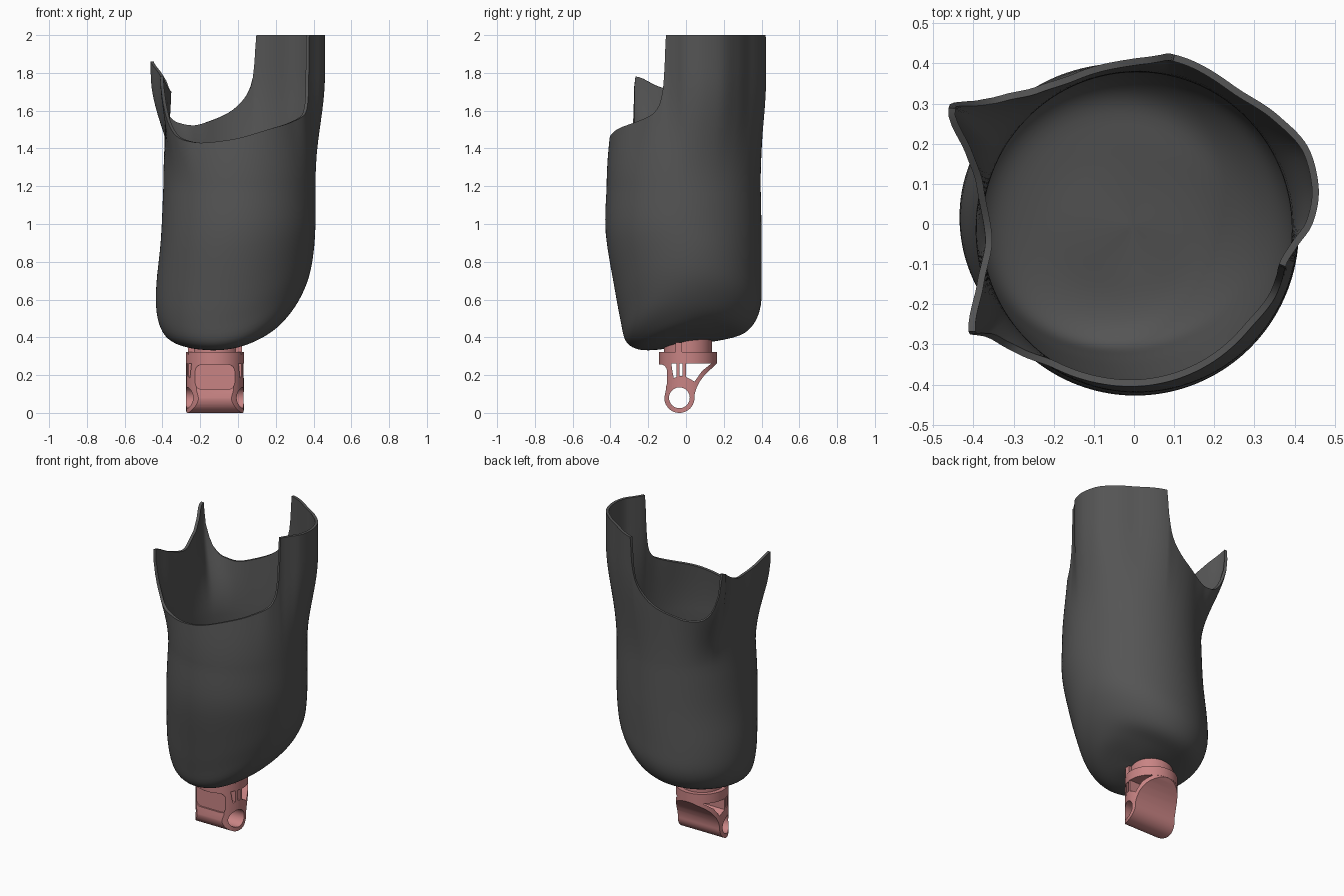
import bpy, bmesh
from math import sin, cos, pi, radians, ceil
from mathutils import Vector

if "Cube" in bpy.data.objects:
    bpy.data.objects.remove(bpy.data.objects["Cube"])


def material(name, color):
    m = bpy.data.materials.new(name)
    m.diffuse_color = (*color, 1)
    m.use_nodes = True
    m.node_tree.nodes["Principled BSDF"].inputs["Base Color"].default_value = m.diffuse_color
    return m


DARK = material("dark_shell", (0.09, 0.09, 0.09))
ROSE = material("rose", (0.58, 0.23, 0.23))


def make(name, bm, mat=None):
    me = bpy.data.meshes.new(name)
    bm.to_mesh(me)
    bm.free()
    ob = bpy.data.objects.new(name, me)
    bpy.context.collection.objects.link(ob)
    if mat:
        me.materials.append(mat)
    return ob


def finish(ob, angle=35):
    bpy.ops.object.select_all(action='DESELECT')
    bpy.context.view_layer.objects.active = ob
    ob.select_set(True)
    bpy.ops.object.convert(target='MESH')
    bpy.ops.object.shade_smooth_by_angle(angle=radians(angle))


# ---------- socket: four side profiles (radius, z) from the lowest point up to z = 1.2
RIGHT = [(0, .378), (.1, .41), (.2, .455), (.27, .52), (.33, .61), (.375, .72), (.40, .85), (.41, 1.0), (.41, 1.2)]
BACK = [(0, .378), (.1, .395), (.2, .415), (.3, .437), (.36, .49), (.395, .58), (.40, .72), (.40, .95), (.395, 1.2)]
LEFT = [(0, .378), (.12, .365), (.24, .355), (.34, .375), (.40, .43), (.43, .53), (.432, .68), (.408, .92), (.395, 1.2)]
FRONT = [(0, .378), (.1, .36), (.2, .347), (.27, .358), (.32, .40), (.345, .50), (.375, .65), (.425, .95), (.42, 1.2)]

# brim: angle, flared radius, rim height
RIM = [(0, .445, 2), (12, .47, 2), (22, .475, 2), (37, .45, 2), (54, .425, 2), (76.5, .434, 2),
       (78, .434, 1.85), (81, .428, 1.73), (86, .42, 1.66), (97, .412, 1.59), (112, .41, 1.545),
       (126, .445, 1.52), (136, .51, 1.535), (142, .54, 1.59), (146, .548, 1.72), (148, .545, 1.86),
       (157, .457, 1.80), (166, .405, 1.75), (185, .37, 1.70), (201, .42, 1.73), (213, .492, 1.78),
       (215, .50, 1.63), (217, .505, 1.54), (221, .505, 1.48), (228, .48, 1.445), (241, .405, 1.43),
       (263, .382, 1.445), (296, .375, 1.505), (317, .37, 1.54), (333, .388, 1.58), (339, .39, 1.63),
       (342, .392, 1.72), (343.3, .392, 1.85), (344.3, .392, 2), (352, .41, 2)]
N = len(RIM)


def around(vals, a):
    r, b, l, f = vals
    mean = (r + b + l + f) / 4
    return mean + (r - l) / 2 * cos(a) + (b - f) / 2 * sin(a) + (r + l - b - f) / 4 * cos(2 * a)


def hermite(p0, p1, m0, m1, t):
    return ((2*t**3 - 3*t*t + 1) * p0 + (t**3 - 2*t*t + t) * m0
            + (3*t*t - 2*t**3) * p1 + (t**3 - t*t) * m1)


def slope(i, k):
    # monotone slope, so the brim corners stay crisp without overshoot
    a, b, c = RIM[(i - 1) % N], RIM[i % N], RIM[(i + 1) % N]
    d0 = (b[k] - a[k]) / ((b[0] - a[0]) % 360)
    d1 = (c[k] - b[k]) / ((c[0] - b[0]) % 360)
    return 0 if d0 * d1 <= 0 else 2 * d0 * d1 / (d0 + d1)


columns = []
for i in range(N):
    p, q = RIM[i], RIM[(i + 1) % N]
    da = (q[0] - p[0]) % 360
    n = max(2, ceil(da / 2))
    for s in range(n):
        t = s / n
        rr, hh = (hermite(p[k], q[k], slope(i, k) * da, slope(i + 1, k) * da, t) for k in (1, 2))
        a = radians(p[0] + da * t)
        keys = [Vector((around([c[0] for c in ks], a), around([c[1] for c in ks], a)))
                for ks in zip(RIGHT, BACK, LEFT, FRONT)]
        pts = []
        for j in range(len(keys) - 1):
            k0, k1, k2 = keys[max(j - 1, 0)], keys[j], keys[j + 1]
            k3 = keys[min(j + 2, len(keys) - 1)]
            pts += [hermite(k1, k2, (k2 - k0) / 2, (k3 - k1) / 2, u / 4) for u in range(4)]
        base = keys[-1].x
        for j in range(15):
            z = 1.2 + (hh - 1.2) * j / 14
            flare = sin(pi / 2 * min(1, (z - 1.2) / .6)) ** 2
            pts.append(Vector((base + (rr - base) * flare, z)))
        columns.append([(r * cos(a), r * sin(a), z) for r, z in pts])

bm = bmesh.new()
pole = bm.verts.new(columns[0][0])
grid = [[bm.verts.new(c) for c in col[1:]] for col in columns]
for i, col in enumerate(grid):
    nxt = grid[(i + 1) % len(grid)]
    bm.faces.new((pole, nxt[0], col[0]))
    for j in range(len(col) - 1):
        bm.faces.new((col[j], nxt[j], nxt[j + 1], col[j + 1]))
socket = make("socket_shell", bm, DARK)
sol = socket.modifiers.new("wall", 'SOLIDIFY')
sol.thickness = .017
sol.offset = -1
finish(socket, 45)

# ---------- connector under the socket
CX, CY = -.122, .01


def prism(name, yz, x0, x1, mat=None):
    bm = bmesh.new()
    f = bm.faces.new([bm.verts.new((x0, y, z)) for y, z in yz])
    ext = bmesh.ops.extrude_face_region(bm, geom=[f])
    bmesh.ops.translate(bm, vec=(x1 - x0, 0, 0), verts=[v for v in ext['geom'] if isinstance(v, bmesh.types.BMVert)])
    bmesh.ops.recalc_face_normals(bm, faces=bm.faces)
    return make(name, bm, mat)


def cylinder(name, r, z0, z1, mat=None):
    bm = bmesh.new()
    bmesh.ops.create_cone(bm, cap_ends=True, segments=64, radius1=r, radius2=r, depth=z1 - z0)
    bmesh.ops.translate(bm, vec=(CX, CY, (z0 + z1) / 2), verts=bm.verts)
    return make(name, bm, mat)


def arc(cy, cz, r, a0, a1, n):
    return [(cy + r * cos(radians(a0 + (a1 - a0) * k / n)), cz + r * sin(radians(a0 + (a1 - a0) * k / n)))
            for k in range(n + 1)]


# fork: side profile trimmed to a round plan, pierced by the pin hole and windows
side = [(.165, .29), (.165, .265), (.145, .243), (.12, .222), (.095, .196), (.072, .165), (.055, .13), (.046, .10)]
side += arc(-.035, .08, .08, 0, -180, 28)
side += [(-.107, .12), (-.105, .16), (-.106, .20), (-.114, .225), (-.13, .245), (-.145, .258), (-.145, .29)]
fork = prism("pin_fork", side, -.32, .08, ROSE)
cutters = [(cylinder("plan_trim", .1525, -.1, .5), 'INTERSECT')]
holes = [arc(-.035, .08, .055, 0, 352.5, 47),
         [(.0, .262), (.135, .262), (.085, .222), (.045, .165), (.025, .178), (.0, .19)],
         [(-.078, .262), (-.05, .262), (-.05, .19), (-.065, .185), (-.07, .21)],
         [(-.035, .262), (-.018, .262), (-.018, .195), (-.035, .195)]]
cutters += [(prism("side_hole", h, -.4, .2), 'DIFFERENCE') for h in holes]

# shallow rounded recess on the front
bm = bmesh.new()
bmesh.ops.create_cube(bm, size=1)
bmesh.ops.scale(bm, vec=(.21, .2, .13), verts=bm.verts)
bmesh.ops.bevel(bm, geom=[e for e in bm.edges if abs(e.verts[0].co.y - e.verts[1].co.y) > .1],
                offset=.035, segments=6, affect='EDGES', profile=.5)
bmesh.ops.translate(bm, vec=(CX, -.197, .19), verts=bm.verts)
cutters.append((make("front_recess", bm), 'DIFFERENCE'))
for c, op in cutters:
    c.hide_render = True
    m = fork.modifiers.new("cut", 'BOOLEAN')
    m.operation, m.object, m.solver = op, c, 'EXACT'
finish(fork)
for c, op in cutters:
    bpy.data.objects.remove(c)

# collar ring, neck and clamp lugs
finish(cylinder("collar_ring", .1535, .262, .322, ROSE))
neck = cylinder("neck", .127, .31, .375, ROSE)
for v in neck.data.vertices:
    if v.co.z > .35:
        v.co.z = .374 + .1 * (v.co.x - CX) + .12 * (v.co.y - CY)
finish(neck)
for s in (-1, 1):
    lug = prism("clamp_lug", [(-.055, .31), (-.02, .31), (-.02, .372), (-.055, .372)],
                CX + s * .10, CX + s * .142, ROSE)
    if s < 0:
        for v in lug.data.vertices:
            v.co.z = min(v.co.z, .355)
    finish(lug)
